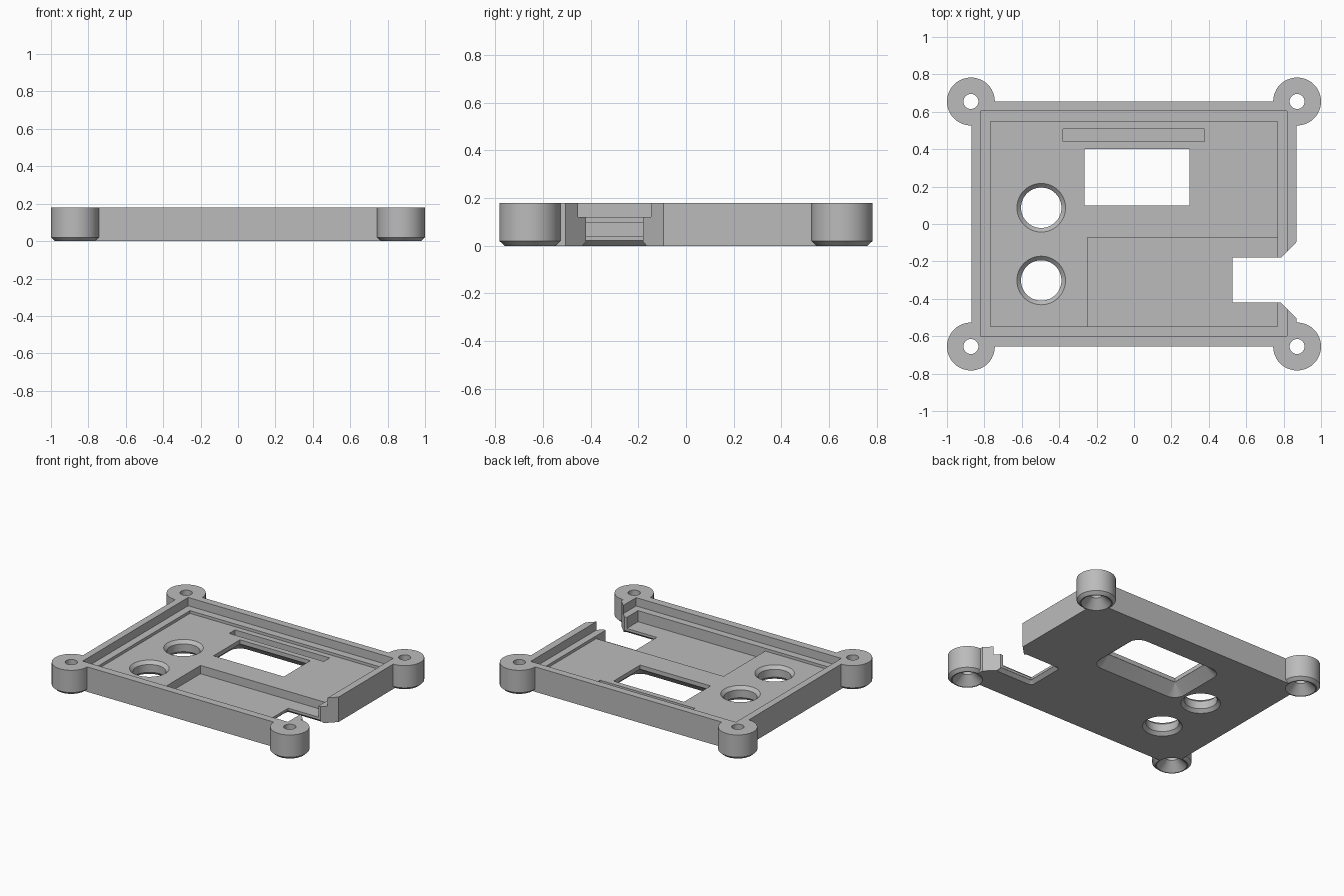
import bpy, bmesh
from math import cos, sin, tau, pi

cube = bpy.data.objects.get("Cube")
if cube:
    bpy.data.objects.remove(cube, do_unlink=True)

grey = bpy.data.materials.new("plain_grey")
grey.use_nodes = True
grey.diffuse_color = (0.5, 0.5, 0.5, 1)
grey.node_tree.nodes["Principled BSDF"].inputs["Base Color"].default_value = (0.5, 0.5, 0.5, 1)


def circle(cx, cy, r, n=48):
    return [(cx + r * cos(tau * i / n), cy + r * sin(tau * i / n)) for i in range(n)]


def rect(x0, x1, y0, y1):
    return [(x0, y0), (x1, y0), (x1, y1), (x0, y1)]


def round_rect(x0, x1, y0, y1, r, n=6):
    """Rectangle grown outward by r with rounded corners."""
    pts = []
    for k, (x, y) in enumerate([(x1, y1), (x0, y1), (x0, y0), (x1, y0)]):
        for i in range(n + 1):
            a = pi / 2 * (k + i / n)
            pts.append((x + r * cos(a), y + r * sin(a)))
    return pts


def loft(name, *rings):
    """Closed solid through (outline, z) rings with equal point counts."""
    bm = bmesh.new()
    loops = [[bm.verts.new((x, y, z)) for x, y in pts] for pts, z in rings]
    bm.faces.new(loops[0][::-1])
    bm.faces.new(loops[-1])
    n = len(loops[0])
    for a, b in zip(loops, loops[1:]):
        for i in range(n):
            j = (i + 1) % n
            bm.faces.new((a[i], a[j], b[j], b[i]))
    bmesh.ops.recalc_face_normals(bm, faces=bm.faces)
    me = bpy.data.meshes.new(name)
    bm.to_mesh(me)
    bm.free()
    me.materials.append(grey)
    ob = bpy.data.objects.new(name, me)
    bpy.context.collection.objects.link(ob)
    return ob


def prism(name, pts, z0, z1):
    return loft(name, (pts, z0), (pts, z1))


def combine(target, tool, op):
    mod = target.modifiers.new(op, "BOOLEAN")
    mod.operation, mod.solver, mod.object = op, "EXACT", tool
    bpy.context.view_layer.objects.active = target
    bpy.ops.object.modifier_apply(modifier=mod.name)
    bpy.data.objects.remove(tool, do_unlink=True)


def cut(tool):
    combine(case, tool, "DIFFERENCE")


TOP, LEDGE, FLOOR, POCKET = 0.18, 0.12, 0.10, 0.04
OVER, UNDER = 0.3, -0.1
corners = [(sx * 0.872, sy * 0.655) for sx in (-1, 1) for sy in (-1, 1)]

# Shell with chamfered corner bosses
case = prism("case_shell", rect(-0.87, 0.87, -0.656, 0.656), 0, TOP)
for x, y in corners:
    boss = loft("corner_boss", (circle(x, y, 0.106), 0), (circle(x, y, 0.128), 0.02),
                (circle(x, y, 0.128), TOP))
    combine(case, boss, "UNION")

# Stepped cavity and deeper pocket
cut(prism("cavity", rect(-0.82, 0.818, -0.6, 0.603), LEDGE, OVER))
cut(prism("inner_step", rect(-0.767, 0.767, -0.548, 0.548), FLOOR, OVER))
cut(prism("pocket", rect(-0.249, 0.767, -0.548, -0.072), POCKET, OVER))
cut(prism("slit", rect(-0.38, 0.377, 0.441, 0.508), 0.06, OVER))

# Window, flared outward underneath
win = (-0.265, 0.297, 0.099, 0.401)
cut(prism("window", rect(*win), UNDER, OVER))
cut(loft("window_flare", (round_rect(*win, 0.081), -0.001), (round_rect(*win, 0.001), 0.07)))

# Side slot with angled mouth and lower chamfer
half = [(0.527, -0.42), (0.786, -0.42), (0.87, -0.505), (1.05, -0.505)]
mirrored = [(x, -0.6 - y) for x, y in reversed(half)]
cut(prism("side_slot", half + mirrored, UNDER, OVER))
slot = (0.527, 0.78, -0.42, -0.18)
cut(loft("slot_chamfer", (round_rect(*slot, 0.026), -0.001), (round_rect(*slot, 0.001), 0.022)))

# Round holes chamfered on both faces
for y in (0.087, -0.302):
    radii = ((0.131, -0.001), (0.108, 0.022), (0.108, 0.078), (0.131, 0.101))
    cut(loft("round_hole", *[(circle(-0.496, y, r), z) for r, z in radii]))

# Screw holes with countersinks below
for x, y in corners:
    radii = ((0.1, -0.001), (0.04, 0.06), (0.04, OVER))
    cut(loft("screw_hole", *[(circle(x, y, r), z) for r, z in radii]))

bpy.ops.object.select_all(action="DESELECT")
case.select_set(True)
bpy.context.view_layer.objects.active = case
bpy.ops.object.shade_smooth_by_angle(angle=pi / 6)
